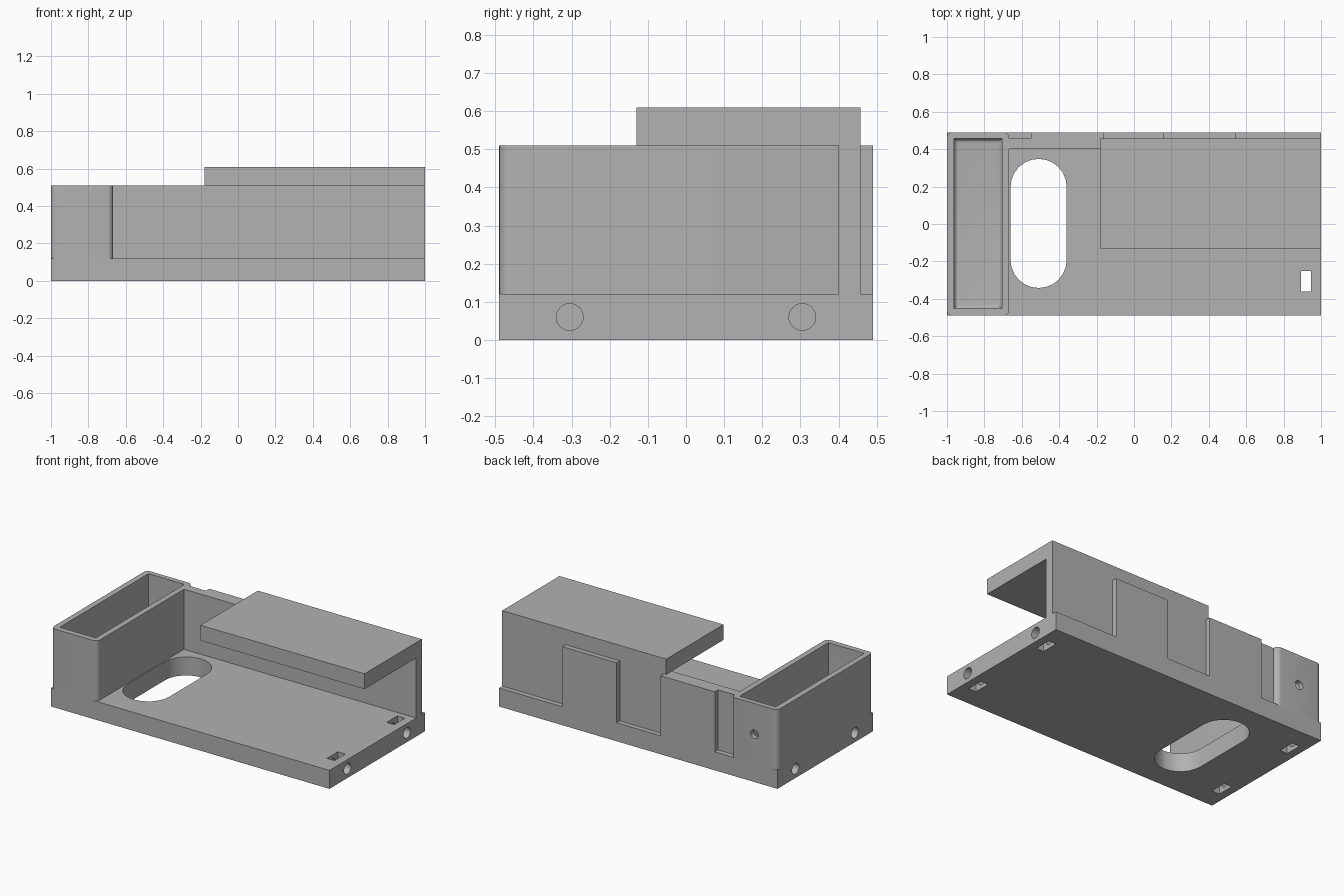
import bpy, bmesh, math
from mathutils import Matrix, Vector

if "Cube" in bpy.data.objects:
    bpy.data.objects.remove(bpy.data.objects["Cube"], do_unlink=True)

grey = bpy.data.materials.new("plain grey")
grey.use_nodes = True
colour = (0.445, 0.445, 0.445, 1)
grey.diffuse_color = colour
grey.node_tree.nodes["Principled BSDF"].inputs["Base Color"].default_value = colour


def finish(name, bm):
    mesh = bpy.data.meshes.new(name)
    bmesh.ops.recalc_face_normals(bm, faces=bm.faces)
    bm.to_mesh(mesh)
    bm.free()
    mesh.materials.append(grey)
    obj = bpy.data.objects.new(name, mesh)
    bpy.context.collection.objects.link(obj)
    return obj


def box(name, x, y, z, bevel=0, pick=None):
    """Box from (min, max) ranges; edges chosen by pick are rounded."""
    bm = bmesh.new()
    bmesh.ops.create_cube(bm, size=1)
    for v in bm.verts:
        v.co = [r[0] if c < 0 else r[1] for c, r in zip(v.co, (x, y, z))]
    if bevel:
        edges = [e for e in bm.edges if pick(*(v.co for v in e.verts))]
        bmesh.ops.bevel(bm, geom=edges, offset=bevel, segments=6,
                        profile=0.5, affect='EDGES')
    return finish(name, bm)


def rod(name, centre, radius, length, axis):
    bm = bmesh.new()
    turn = Vector((0, 0, 1)).rotation_difference(Vector(axis)).to_matrix().to_4x4()
    bmesh.ops.create_cone(bm, cap_ends=True, segments=32, radius1=radius,
                          radius2=radius, depth=length,
                          matrix=Matrix.Translation(centre) @ turn)
    return finish(name, bm)


def cut(target, cutter):
    mod = target.modifiers.new("cut", 'BOOLEAN')
    mod.operation, mod.solver, mod.object = 'DIFFERENCE', 'EXACT', cutter
    select(target)
    bpy.ops.object.modifier_apply(modifier=mod.name)
    bpy.data.objects.remove(cutter, do_unlink=True)


def select(obj):
    bpy.ops.object.select_all(action='DESELECT')
    obj.select_set(True)
    bpy.context.view_layer.objects.active = obj


def upright(a, b):
    return abs(a.z - b.z) > 0.1


DEPTH, FLOOR, RIM = 0.49, 0.12, 0.51

# Base slab with an oval opening
base = box("base", (-1, 1), (-DEPTH, DEPTH), (0, FLOOR))
cut(base, box("oval_cutter", (-0.66, -0.36), (-0.342, 0.348), (-0.1, 0.3),
              0.1495, upright))

# Screw holes in both ends, each meeting a nut slot
for sx in (-1, 1):
    for sy in (-1, 1):
        cut(base, rod("hole_cutter", (sx * 0.93, sy * 0.305, 0.06),
                      0.035, 0.2, (1, 0, 0)))
        cut(base, box("slot_cutter", sorted((sx * 0.892, sx * 0.946)),
                      sorted((sy * 0.25, sy * 0.36)), (-0.1, 0.2)))

# Tall open bin with rounded corners, filleted floor and a rear hole
bin_part = box("side_bin", (-1, -0.668), (-DEPTH, DEPTH), (FLOOR, RIM), 0.03, upright)
cut(bin_part, box("cavity_cutter", (-0.963, -0.705), (-0.453, 0.457), (0.155, 0.7),
                  0.025, lambda a, b: max(a.z, b.z) < 0.2))
cut(bin_part, rod("rear_hole_cutter", (-0.835, 0.48, 0.31), 0.028, 0.1, (0, 1, 0)))

# Back wall with two raised panels
box("back_wall", (-0.675, 1), (0.4, 0.457), (FLOOR, RIM))
for name, x in (("rear_panel_right", (-0.55, -0.16)), ("rear_panel_left", (0.155, 0.545))):
    box(name, x, (0.457, DEPTH), (FLOOR, RIM))

# Overhanging top shelf
box("top_shelf", (-0.178, 1), (-0.13, 0.457), (RIM, 0.61))

for part in (base, bin_part):
    select(part)
    bpy.ops.object.shade_smooth_by_angle(angle=math.radians(30))
